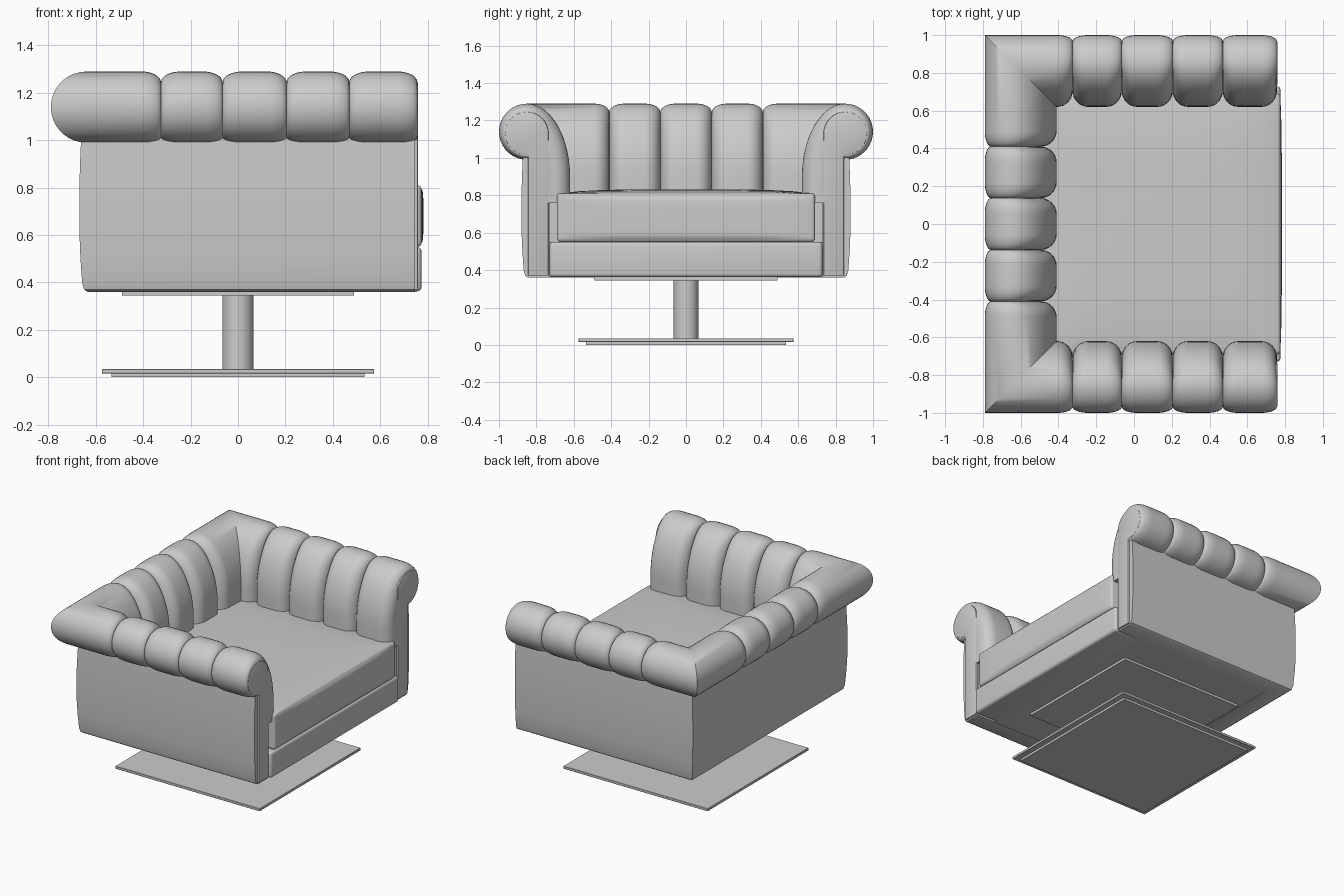
import bpy, bmesh
from math import sin, cos, pi, sqrt, radians, hypot

if "Cube" in bpy.data.objects:
    bpy.data.objects.remove(bpy.data.objects["Cube"])


def finish(name, bm, angle=40):
    bmesh.ops.recalc_face_normals(bm, faces=bm.faces)
    me = bpy.data.meshes.new(name)
    bm.to_mesh(me)
    bm.free()
    ob = bpy.data.objects.new(name, me)
    bpy.context.collection.objects.link(ob)
    bpy.ops.object.select_all(action='DESELECT')
    ob.select_set(True)
    bpy.context.view_layer.objects.active = ob
    bpy.ops.object.shade_smooth_by_angle(angle=radians(angle))
    return ob


def box(name, x0, x1, y0, y1, z0, z1, bevel=0.0, seg=4):
    bm = bmesh.new()
    bmesh.ops.create_cube(bm, size=1)
    for v in bm.verts:
        v.co = ((x0 + x1) / 2 + v.co.x * (x1 - x0),
                (y0 + y1) / 2 + v.co.y * (y1 - y0),
                (z0 + z1) / 2 + v.co.z * (z1 - z0))
    if bevel:
        bmesh.ops.bevel(bm, geom=bm.edges[:], offset=bevel, segments=seg,
                        profile=0.5, affect='EDGES')
    return finish(name, bm)


# Path stations around the U: each maps depth d from the outer edge to x, y
def arm(s, x):
    return lambda d: (x, s * (1 - d))


def corner(s):
    return lambda d: (-0.79 + d, s * (1 - d))


def back(y):
    return lambda d: (-0.79 + d, y)


def sweep(name, stations, profile):
    """profile points: depth, z, normal d, normal z, inset amount"""
    bm = bmesh.new()
    rings = []
    for place, k in stations:
        ring = []
        for d, z, nd, nz, w in profile:
            x, y = place(d - nd * w * k)
            ring.append(bm.verts.new((x, y, z - nz * w * k)))
        rings.append(ring)
    n = len(profile)
    for a, b in zip(rings, rings[1:]):
        for i in range(n):
            j = (i + 1) % n
            bm.faces.new((a[i], a[j], b[j], b[i]))
    bm.faces.new(rings[0])
    bm.faces.new(rings[-1])
    return finish(name, bm)


# Channelled roll: round outer tube flowing into a curved inner face
roll = []
for i in range(19):
    a = -pi / 2 + pi * i / 18
    roll.append((0.15 - 0.15 * cos(a), 1.14 + 0.15 * sin(a), -cos(a), sin(a),
                 0.02 + 0.025 * i / 18))
for i in range(1, 15):
    a = pi / 2 * (1 - i / 14)
    nx, nz = cos(a) / 0.23, sin(a) / 0.39
    m = hypot(nx, nz)
    roll.append((0.15 + 0.23 * cos(a), 0.90 + 0.39 * sin(a), nx / m, nz / m,
                 0.045 + 0.04 * min(1, i / 7)))
roll += [(0.38, 0.76, 1, 0, 0.085), (0.22, 0.76, 0, 0, 0), (0.22, 0.99, 0, 0, 0)]

PUFF, STEPS = 0.082, 8
fall = []
for i in range(STEPS + 1):
    a = pi / 2 * i / STEPS
    fall.append((PUFF * (1 - cos(a)), 1 - sin(a)))


def groove(place, u, first=True, last=True):
    """rings dipping into a seam at u and out again, with u descending"""
    out = []
    if first:
        out += [(place(u + t), k) for t, k in reversed(fall)]
    if last:
        out += [(place(u - t), k) for t, k in (fall[1:] if first else fall)]
    return out


arm_seams = [0.47, 0.205, -0.065, -0.325]
stations = groove(lambda u: arm(1, u), 0.757, first=False)
for u in arm_seams:
    stations += groove(lambda v: arm(1, v), u)
stations.append((corner(1), 0))
for u in (0.41, 0.137, -0.137, -0.41):
    stations += groove(back, u)
stations.append((corner(-1), 0))
for u in reversed(arm_seams):
    stations += groove(lambda v: arm(-1, -v), -u)
stations += groove(lambda v: arm(-1, -v), -0.757, last=False)
sweep("channelled_back_and_arms", stations, roll)

# Outer shell: slightly bulged wall following the same path
wall = [(0.27, 0.36), (0.155, 0.36), (0.14, 0.37), (0.132, 0.40), (0.125, 0.50),
        (0.12, 0.62), (0.12, 0.80), (0.125, 0.95), (0.13, 1.05), (0.27, 1.05)]
sweep("outer_shell",
      [(arm(1, 0.747), 0), (corner(1), 0), (corner(-1), 0), (arm(-1, 0.747), 0)],
      [(d, z, 0, 0, 0) for d, z in wall])

# Scroll-shaped facing on the front of each arm
for s, side in ((1, "left"), (-1, "right")):
    pts = [(0.845, 0.37), (0.845, 1.016)]
    for i in range(1, 25):
        a = -pi / 2 + 1.5 * pi * i / 24
        pts.append((0.852 + 0.117 * cos(a), 1.13 + 0.117 * sin(a)))
    pts.append((0.735, 0.37))
    bm = bmesh.new()
    f = bm.faces.new([bm.verts.new((0.72, s * y, z)) for y, z in pts])
    r = bmesh.ops.extrude_face_region(bm, geom=[f])
    top = [v for v in r["geom"] if isinstance(v, bmesh.types.BMVert)]
    bmesh.ops.translate(bm, verts=top, vec=(0.04, 0, 0))
    rim = [e for e in bm.edges if all(v in top for v in e.verts)]
    bmesh.ops.bevel(bm, geom=rim, offset=0.007, segments=2, profile=0.5,
                    affect='EDGES')
    finish(side + "_arm_facing", bm)

# Seat cushion with a gently domed top and front
bm = bmesh.new()
bmesh.ops.create_cube(bm, size=1)
bmesh.ops.subdivide_edges(bm, edges=bm.edges[:], cuts=11, use_grid_fill=True)
for v in bm.verts:
    x, y, z = v.co * 2
    dome = (1 - x ** 4) * (1 - y ** 4) * 0.022 if z > 0.99 else 0
    bulge = (1 - y ** 4) * (1 - z ** 4) * 0.008 if x > 0.99 else 0
    v.co = (0.1375 + x * 0.6375 + bulge, y * 0.69, 0.68 + z * 0.13 + dome)
hard = [e for e in bm.edges if e.calc_face_angle(0) > 1.1]
bmesh.ops.bevel(bm, geom=hard, offset=0.018, segments=3, profile=0.5, affect='EDGES')
finish("seat_cushion", bm, 50)

# Seat platform and underside
box("front_rail", 0.55, 0.775, -0.73, 0.73, 0.362, 0.55, 0.02)
box("seat_platform", -0.53, 0.60, -0.735, 0.735, 0.362, 0.55)

# Swivel base
box("mounting_plate", -0.49, 0.49, -0.49, 0.49, 0.345, 0.362)
bm = bmesh.new()
bmesh.ops.create_cone(bm, cap_ends=True, segments=48, radius1=0.066,
                      radius2=0.066, depth=0.325)
bmesh.ops.translate(bm, verts=bm.verts, vec=(0, 0, 0.1925))
finish("pedestal_column", bm)
box("base_plate", -0.575, 0.575, -0.575, 0.575, 0.016, 0.035, 0.002, 1)
box("base_foot_pad", -0.535, 0.535, -0.535, 0.535, 0.0, 0.016)
